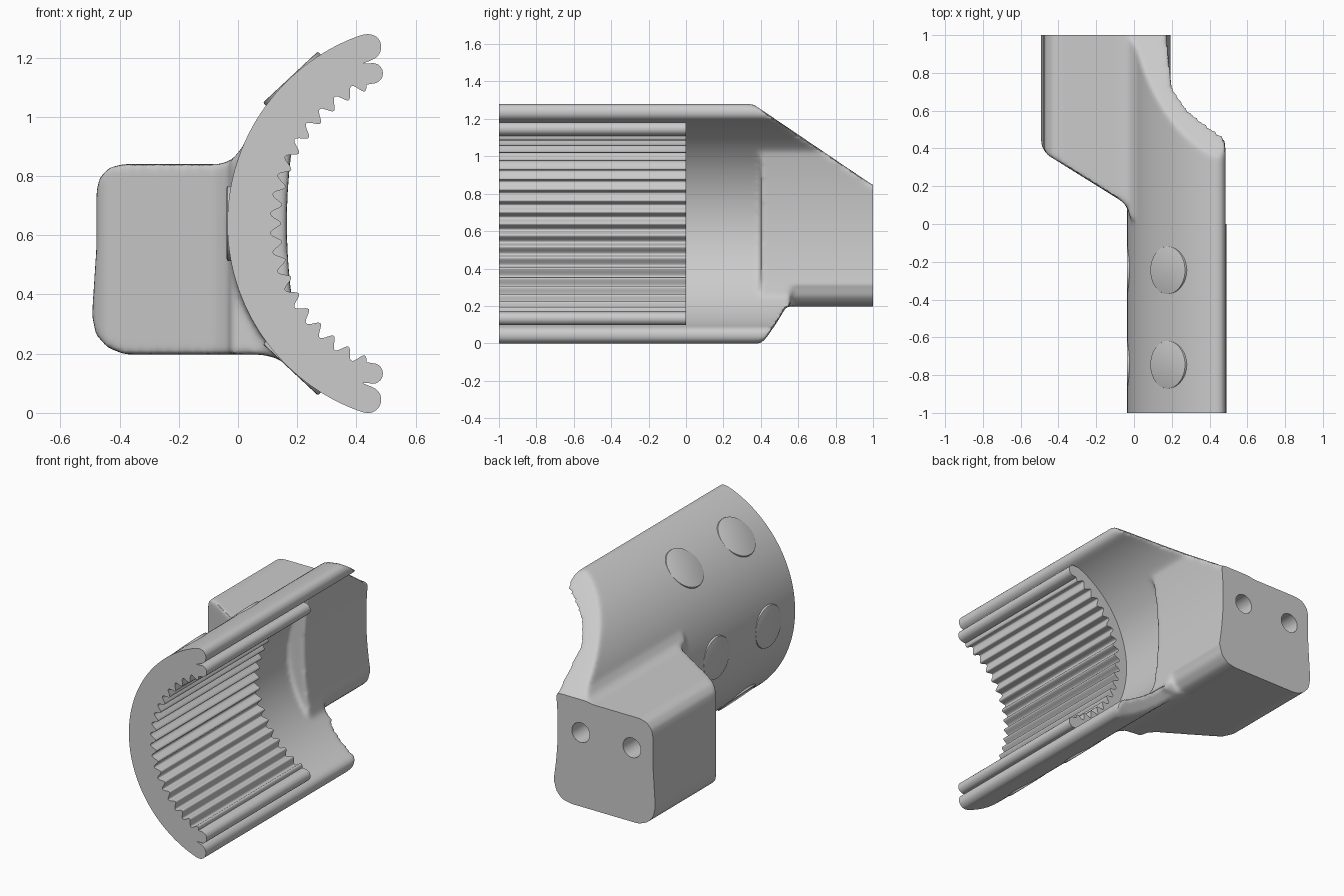
import bpy, bmesh
from math import sin, cos, radians, pi
from mathutils import Vector, Matrix

if "Cube" in bpy.data.objects:
    bpy.data.objects.remove(bpy.data.objects["Cube"])

CX, CZ = 0.638, 0.64            # centre of the curved shell


def prism(name, pts, axis, a, b):
    """Closed 2D outline extruded along x, y or z from a to b."""
    def place(p, t):
        return {'x': (t, p[0], p[1]), 'y': (p[0], t, p[1]), 'z': (p[0], p[1], t)}[axis]
    bm = bmesh.new()
    lo = [bm.verts.new(place(p, a)) for p in pts]
    hi = [bm.verts.new(place(p, b)) for p in pts]
    n = len(pts)
    bm.faces.new(lo)
    bm.faces.new(hi[::-1])
    for i in range(n):
        j = (i + 1) % n
        bm.faces.new((lo[i], hi[i], hi[j], lo[j]))
    bmesh.ops.recalc_face_normals(bm, faces=bm.faces)
    me = bpy.data.meshes.new(name)
    bm.to_mesh(me)
    bm.free()
    ob = bpy.data.objects.new(name, me)
    bpy.context.collection.objects.link(ob)
    return ob


def bake(ob):
    dg = bpy.context.evaluated_depsgraph_get()
    dg.update()
    me = bpy.data.meshes.new_from_object(ob.evaluated_get(dg))
    ob.modifiers.clear()
    ob.data = me


def combine(ob, other, op):
    m = ob.modifiers.new("bool", 'BOOLEAN')
    m.operation, m.object, m.solver = op, other, 'EXACT'
    bake(ob)
    bpy.data.objects.remove(other)


def smooth(ob, angle=35):
    bpy.ops.object.select_all(action='DESELECT')
    ob.select_set(True)
    bpy.context.view_layer.objects.active = ob
    bpy.ops.object.shade_smooth_by_angle(angle=radians(angle))


def polar(r, t):
    """Point on the arc; t = 0 points to -x, positive goes up."""
    return (CX - r * cos(t), CZ + r * sin(t))


def crescent(r_out, r_end, t_end, rad, inner, steps=64):
    """Arc section with round ends; inner(t) gives the inside radius."""
    te = radians(t_end)

    def cap(sign):
        c = Vector(polar(r_end, sign * te))
        rad_dir = Vector((-cos(te), sign * sin(te)))
        tan_dir = Vector((sin(te), sign * cos(te)))
        return [tuple(c + rad * (cos(a) * rad_dir + sin(a) * tan_dir))
                for a in [pi * k / 10 for k in range(11)]]
    ti = te * 0.95
    outer = [polar(r_out, -ti + 2 * ti * k / steps) for k in range(steps + 1)]
    n = steps * 3
    inside = [polar(inner(ti - 2 * ti * k / n), ti - 2 * ti * k / n) for k in range(n + 1)]
    return outer + cap(1) + inside + cap(-1)[::-1]


# Curved shell, made over-long so its ends can be trimmed crisp later
body = prism("body", crescent(0.674, 0.628, 71.6, 0.046, lambda t: 0.582), 'y', -1.1, 1.1)

# Thickened inner wall at the back
wall = [(0.165 + (z - CZ) ** 2 / 3.8, z) for z in [0.235 + 0.81 * k / 16 for k in range(17)]]
wall += [polar(0.62, radians(t)) for t in range(40, -41, -8)]
combine(body, prism("inner_wall", wall, 'y', 0.4, 1.1), 'UNION')

# Mounting block with slanted front side and rounded corners
outline = [(0.06, 0.92), (0.005, 0.885), (-0.02, 0.855), (-0.06, 0.84),
           (-0.39, 0.84), (-0.435, 0.828), (-0.467, 0.795), (-0.478, 0.75),
           (-0.478, 0.56), (-0.493, 0.33), (-0.48, 0.265), (-0.44, 0.22), (-0.38, 0.197),
           (0.08, 0.197), (0.13, 0.185), (0.17, 0.16), (0.16, 0.25), (0.04, 0.5),
           (0.03, 0.64), (0.04, 0.78)]
block = prism("block", outline, 'y', -0.1, 1.1)
plan = [(0.3, 1.2), (-0.6, 1.2), (-0.495, 0.46), (-0.488, 0.41), (-0.46, 0.367),
        (-0.07, 0.124), (-0.035, 0.09), (-0.02, 0.03), (0.3, 0.0)]
plan[1:3] = [(-0.495, 1.2), (-0.495, 0.46)]
combine(block, prism("plan", plan, 'z', -0.1, 1.4), 'INTERSECT')
combine(body, block, 'UNION')

# Trim the slanted top and the swept underside behind the shell
combine(body, prism("top_cut", [(0.35, 1.285), (1.0, 0.845), (1.3, 0.845), (1.3, 1.6), (0.35, 1.6)],
                    'x', -1, 1), 'DIFFERENCE')
combine(body, prism("low_cut", [(0.39, -0.2), (0.39, -0.01), (0.43, 0.03), (0.485, 0.11),
                                (0.535, 0.194), (1.3, 0.194), (1.3, -0.2)], 'x', -1, 1), 'DIFFERENCE')
combine(body, prism("corner_cut", [(0.4, 0.1), (0.07, 0.1), (0.08, 0.197), (0.135, 0.21),
                                   (0.175, 0.25), (0.19, 0.31), (0.4, 0.36)],
                    'y', 0.56, 1.2), 'DIFFERENCE')

# Soft fillets everywhere
m = body.modifiers.new("remesh", 'REMESH')
m.mode, m.voxel_size = 'VOXEL', 0.012
m = body.modifiers.new("soften", 'SMOOTH')
m.factor, m.iterations = 0.5, 10
bake(body)

# Crisp flat ends and two screw holes
box = [(-1, -0.5), (1, -0.5), (1, 1.8), (-1, 1.8)]
combine(body, prism("trim", box, 'y', -1, 1), 'INTERSECT')
for hx in (0.01, -0.335):
    ring = [(hx + 0.06 * cos(2 * pi * k / 32), 0.648 + 0.06 * sin(2 * pi * k / 32)) for k in range(32)]
    combine(body, prism("hole", ring, 'y', 0.6, 1.1), 'DIFFERENCE')
smooth(body)

# Ribbed grip liner
liner = prism("ribbed_liner",
              crescent(0.588, 0.539, 70.1, 0.035, lambda t: 0.511 - 0.018 * cos(50 * t), 100),
              'y', -1.0, 0.0)
smooth(liner, 50)

# Round flat pads on the outside of the shell
for t in (-47, 0, 47):
    for y in (-0.745, -0.245):
        a = radians(t)
        d = Vector((-cos(a), 0, sin(a)))
        x, z = polar(0.646, a)
        bm = bmesh.new()
        bmesh.ops.create_cone(bm, cap_ends=True, segments=48, radius1=0.127, radius2=0.127, depth=0.06,
                              matrix=Matrix.Translation((x, y, z)) @ d.to_track_quat('Z', 'Y').to_matrix().to_4x4())
        rims = [e for e in bm.edges if any(len(f.verts) > 4 for f in e.link_faces)]
        bmesh.ops.bevel(bm, geom=rims, offset=0.006, segments=2, affect='EDGES', profile=0.5)
        me = bpy.data.meshes.new("pad")
        bm.to_mesh(me)
        bm.free()
        pad = bpy.data.objects.new("pad", me)
        bpy.context.collection.objects.link(pad)
        smooth(pad)
